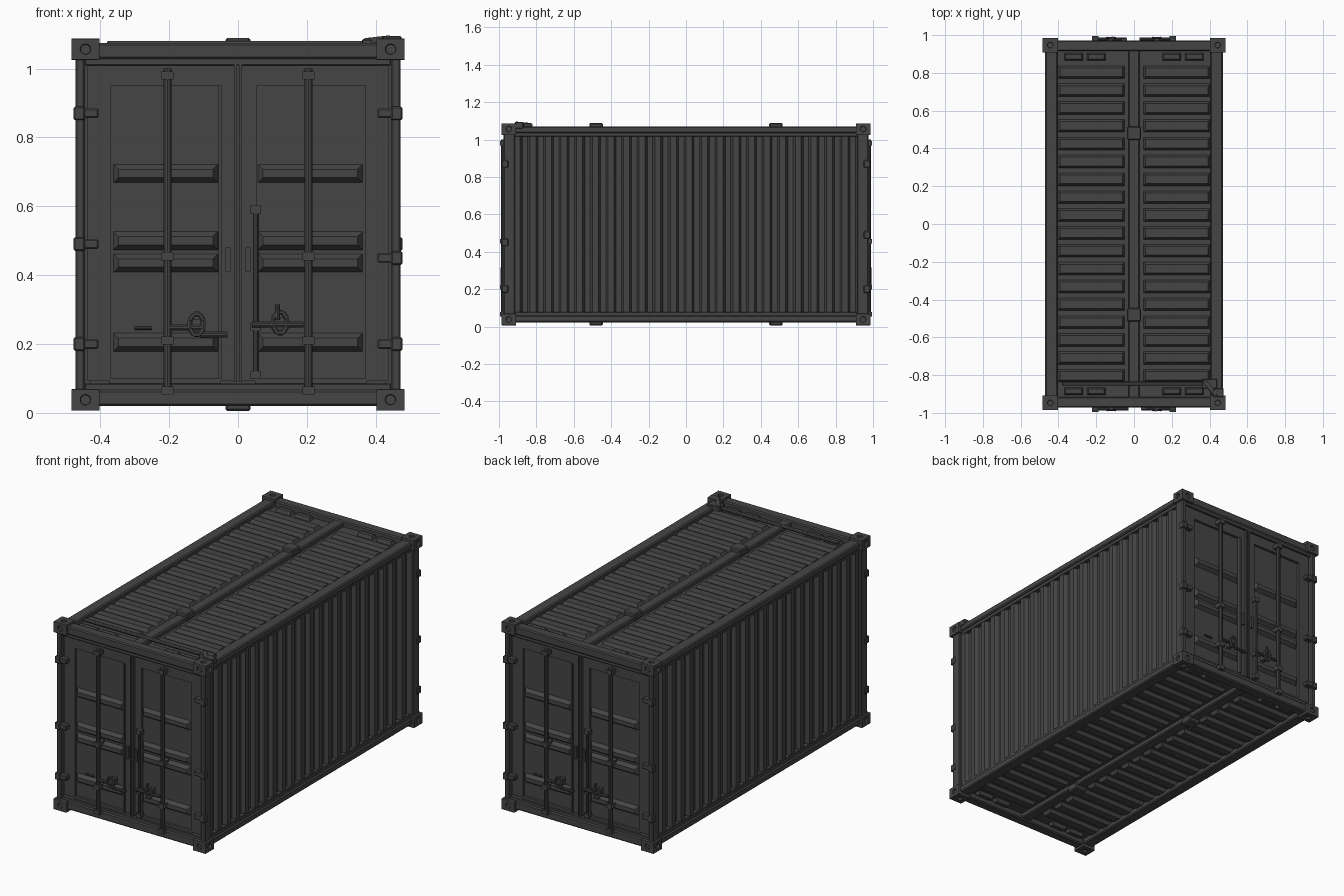
import bpy, bmesh
from math import pi
from mathutils import Matrix, Vector

if "Cube" in bpy.data.objects:
    bpy.data.objects.remove(bpy.data.objects["Cube"], do_unlink=True)

steel = bpy.data.materials.new("dark grey steel")
steel.use_nodes = True
grey = (0.06, 0.06, 0.06, 1)
steel.diffuse_color = grey
steel.node_tree.nodes["Principled BSDF"].inputs["Base Color"].default_value = grey

MID = 0.547  # half height, the plane the frame mirrors about


def finish(name, bm, bevel=0.0, mirror="", turn=0.0, z=0.0):
    bmesh.ops.recalc_face_normals(bm, faces=bm.faces)
    mesh = bpy.data.meshes.new(name)
    bm.to_mesh(mesh)
    bm.free()
    mesh.materials.append(steel)
    ob = bpy.data.objects.new(name, mesh)
    bpy.context.collection.objects.link(ob)
    ob.location.z = z
    ob.rotation_euler.z = turn
    if bevel:
        mod = ob.modifiers.new("soft edges", "BEVEL")
        mod.width, mod.segments = bevel, 1
    if mirror:
        mod = ob.modifiers.new("mirror", "MIRROR")
        mod.use_axis = ["X" in mirror, "Y" in mirror, "Z" in mirror]
    return ob


def add_box(bm, lo, hi):
    lo, hi = Vector(lo), Vector(hi)
    m = Matrix.Translation((lo + hi) / 2) @ Matrix.Diagonal((hi - lo).to_4d())
    m[3][3] = 1
    return bmesh.ops.create_cube(bm, size=1, matrix=m)["verts"]


def box(name, lo, hi, **kw):
    bm = bmesh.new()
    add_box(bm, lo, hi)
    return finish(name, bm, **kw)


def add_ridge(bm, lo, hi, axis, outward, inset):
    """Box whose outer face is drawn in on all sides, like a pressed rib."""
    verts = add_box(bm, lo, hi)
    mid = (Vector(lo) + Vector(hi)) / 2
    for v in verts:
        if (v.co[axis] - mid[axis]) * outward > 0:
            for k in range(3):
                if k != axis:
                    v.co[k] += inset if v.co[k] < mid[k] else -inset


def add_rod(bm, a, b, r, sides=10):
    a, b = Vector(a), Vector(b)
    rot = (b - a).to_track_quat("Z", "Y").to_matrix().to_4x4()
    bmesh.ops.create_cone(bm, cap_ends=True, segments=sides, radius1=r, radius2=r,
                          depth=(b - a).length, matrix=Matrix.Translation((a + b) / 2) @ rot)


# Inner body and frame
box("inner_body", (-0.43, -0.94, -0.495), (0.43, 0.94, 0.495), z=MID)
box("corner_post", (0.445, 0.915, -0.5), (0.472, 0.975, 0.5), z=MID, bevel=0.005, mirror="XYZ")
box("side_rail", (0.405, -0.95, 0.487), (0.47, 0.95, 0.524), z=MID, bevel=0.006, mirror="XZ")
box("side_rail_lip", (0.43, -0.94, 0.468), (0.46, 0.94, 0.49), z=MID, bevel=0.003, mirror="XZ")
box("end_rail", (-0.44, 0.915, 0.48), (0.44, 0.972, 0.527), z=MID, bevel=0.006, mirror="YZ")
box("end_rail_lip", (-0.445, 0.93, 0.462), (0.445, 0.966, 0.485), z=MID, bevel=0.003, mirror="YZ")

# Corner castings with a hole in each outer face
corner = box("corner_casting", (0.402, 0.908, 0.478), (0.484, 0.986, 0.54), z=MID)
bm = bmesh.new()
c = Vector((0.443, 0.947, 0.509))
for axis, reach in ((0, 0.484), (1, 0.986), (2, 0.54)):
    a, b = c.copy(), c.copy()
    a[axis], b[axis] = reach - 0.012, reach + 0.03
    add_rod(bm, a, b, 0.015, 12)
cutter = finish("corner_hole_cutter", bm, z=MID)
cutter.hide_render = True
cutter.hide_viewport = True
mod = corner.modifiers.new("holes", "BOOLEAN")
mod.object, mod.operation = cutter, "DIFFERENCE"
mod = corner.modifiers.new("soft edges", "BEVEL")
mod.width, mod.segments = 0.006, 2
mod.limit_method = "ANGLE"
mod = corner.modifiers.new("mirror", "MIRROR")
mod.use_axis = (True, True, True)

# Corrugated side walls
bm = bmesh.new()
count, start, pitch = 22, -0.918, 1.836 / 22
outline = []
for i in range(count):
    y = start + i * pitch
    for f, x in ((0.0, 0.458), (0.38, 0.458), (0.52, 0.437), (0.86, 0.437)):
        outline.append((x, y + f * pitch))
outline += [(0.458, 0.918), (0.42, 0.918), (0.42, start)]
face = bm.faces.new([bm.verts.new((x, y, -0.48)) for x, y in outline])
top = bmesh.ops.extrude_face_region(bm, geom=[face])["geom"]
bmesh.ops.translate(bm, vec=(0, 0, 0.96), verts=[v for v in top if isinstance(v, bmesh.types.BMVert)])
finish("corrugated_side_wall", bm, mirror="X", z=MID)

# Pressed ribs, spine and lashing plates on the roof and the underside
bm = bmesh.new()
for i in range(18):
    y = (i - 8.5) * 0.0945
    add_ridge(bm, (0.05, y - 0.035, 0.493), (0.405, y + 0.035, 0.514), 2, 1, 0.012)
for x in (0.2, 0.32):
    add_ridge(bm, (x - 0.05, 0.865, 0.493), (x + 0.05, 0.905, 0.514), 2, 1, 0.008)
    add_ridge(bm, (x - 0.05, -0.905, 0.493), (x + 0.05, -0.865, 0.514), 2, 1, 0.008)
finish("roof_and_floor_ribs", bm, mirror="XZ", z=MID)
box("roof_and_floor_spine", (-0.03, -0.93, 0.49), (0.03, 0.93, 0.521), z=MID, bevel=0.006, mirror="Z")
box("lashing_plate", (-0.037, 0.445, 0.5), (0.037, 0.517, 0.542), z=MID, bevel=0.006, mirror="YZ")

# Bar and clamp on the roof near the front
bm = bmesh.new()
add_rod(bm, (-0.38, -0.845, 1.07), (0.4, -0.845, 1.07), 0.011)
add_rod(bm, (0.37, -0.83, 1.075), (0.44, -0.91, 1.083), 0.014)
add_box(bm, (0.36, -0.87, 1.05), (0.44, -0.82, 1.085))
add_box(bm, (0.42, -0.915, 1.06), (0.475, -0.87, 1.094))
finish("roof_bar", bm, bevel=0.003)

# Door pairs, built facing the front and turned for the back
for end, turn in (("front", 0.0), ("back", pi)):
    bm = bmesh.new()
    for s in (-1, 1):
        def span(a, b):
            return sorted((s * a, s * b))

        # raised door border around a recessed panel
        for a, b, z0, z1 in ((0.003, 0.055, 0.092, 1.015), (0.37, 0.437, 0.092, 1.015),
                             (0.05, 0.375, 0.95, 1.015), (0.05, 0.375, 0.08, 0.1)):
            x0, x1 = span(a, b)
            add_box(bm, (x0, -0.955, z0), (x1, -0.93, z1))
        # pressed horizontal ridges
        x0, x1 = span(0.055, 0.365)
        for z in (0.695, 0.5, 0.435, 0.205):
            add_ridge(bm, (x0, -0.961, z - 0.03), (x1, -0.935, z + 0.03), 1, -1, 0.018)
        # gasket strips beside the seam
        x0, x1 = span(0.003, 0.012)
        add_box(bm, (x0, -0.966, 0.09), (x1, -0.95, 1.015))
        x0, x1 = span(0.046, 0.056)
        add_box(bm, (x0, -0.964, 0.1), (x1, -0.95, 0.95 if s < 0 else 0.6))
        x0, x1 = span(0.022, 0.036)
        add_box(bm, (x0, -0.968, 0.41), (x1, -0.95, 0.48))
    finish(end + "_doors", bm, turn=turn)

    # locking rods with brackets
    bm = bmesh.new()
    for x in (-0.205, 0.205):
        add_rod(bm, (x, -0.978, 0.06), (x, -0.978, 1.0), 0.012)
        for z in (0.065, 0.21, 0.455, 0.98):
            add_box(bm, (x - 0.017, -0.994, z - 0.012), (x + 0.017, -0.94, z + 0.012))
    add_rod(bm, (0.052, -0.97, 0.11), (0.052, -0.97, 0.59), 0.009)
    for z in (0.11, 0.25, 0.59):
        add_box(bm, (0.037, -0.982, z - 0.012), (0.067, -0.95, z + 0.012))
    finish(end + "_locking_rods", bm, turn=turn)

    # handles with hasps
    bm = bmesh.new()
    add_rod(bm, (-0.205, -0.98, 0.248), (-0.1, -0.98, 0.248), 0.009)
    add_rod(bm, (-0.11, -0.98, 0.228), (-0.03, -0.98, 0.228), 0.009)
    add_rod(bm, (0.04, -0.98, 0.257), (0.19, -0.98, 0.257), 0.009)
    add_rod(bm, (-0.3, -0.956, 0.247), (-0.25, -0.956, 0.247), 0.006)
    add_rod(bm, (0.115, -0.985, 0.27), (0.115, -0.985, 0.315), 0.008)
    for x, z in ((-0.12, 0.257), (0.122, 0.262)):
        ring = [Vector((x + dx * 0.02, -0.985, z + dz * 0.03))
                for dx, dz in ((-1, -.4), (-.4, -1), (.4, -1), (1, -.4), (1, .4), (.4, 1), (-.4, 1), (-1, .4))]
        for a, b in zip(ring, ring[1:] + ring[:1]):
            add_rod(bm, a, b, 0.007, 6)
        add_box(bm, (x - 0.012, -0.985, z - 0.02), (x + 0.012, -0.94, z + 0.015))
    finish(end + "_handles", bm, turn=turn)

    # hinges on the outer door edges
    bm = bmesh.new()
    heights = (0.2, 0.45, 0.87) if end == "front" else (0.2, 0.49, 0.87)
    for s, zs in ((-1, (0.2, 0.49, 0.87)), (1, heights)):
        for z in zs:
            x0, x1 = sorted((s * 0.405, s * 0.455))
            add_box(bm, (x0, -0.982, z - 0.014), (x1, -0.94, z + 0.014))
            x0, x1 = sorted((s * 0.445, s * 0.477))
            add_box(bm, (x0, -0.986, z - 0.02), (x1, -0.95, z + 0.02))
    finish(end + "_hinges", bm, bevel=0.004, turn=turn)
